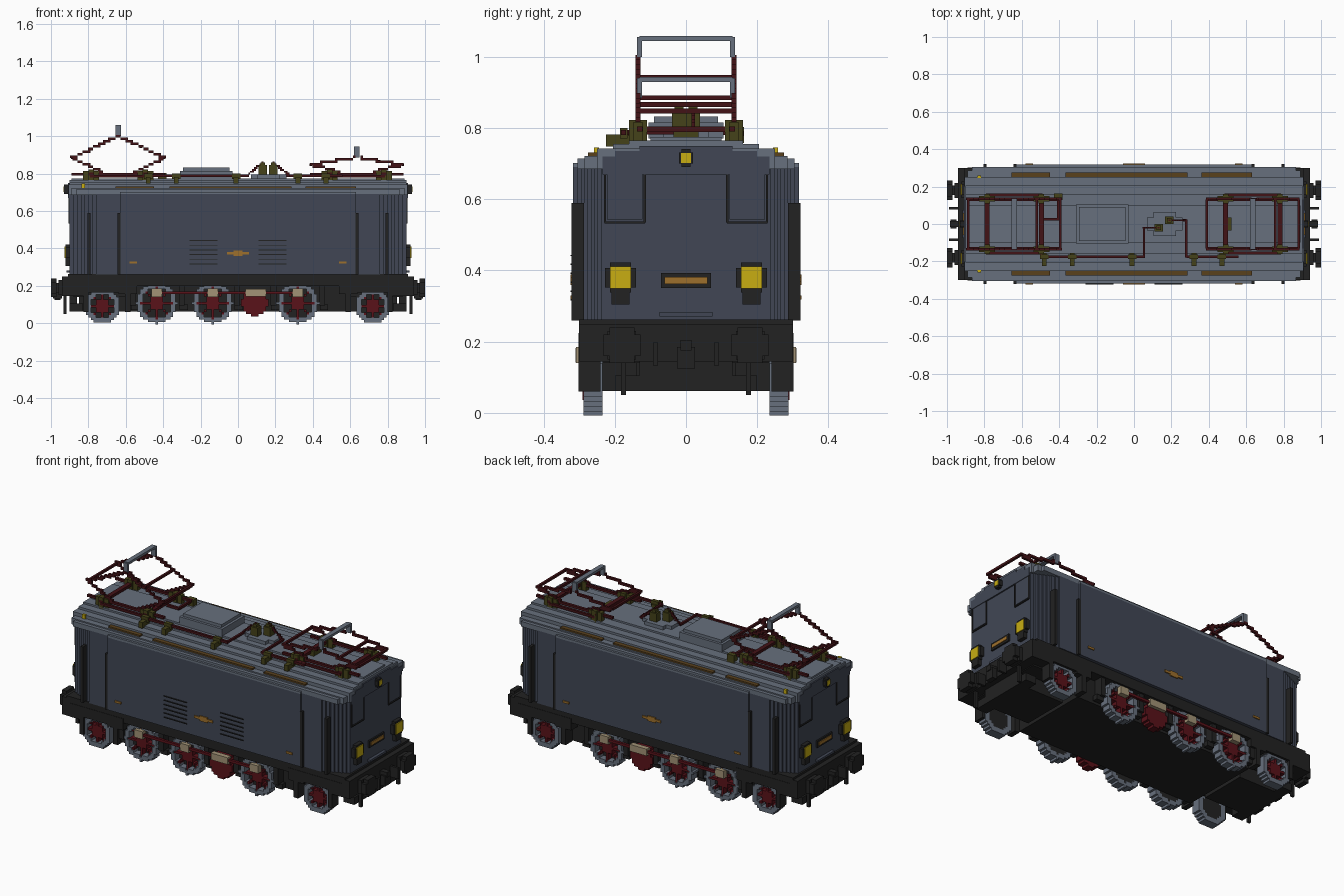
import bpy, bmesh, math
from mathutils import Vector

cube = bpy.data.objects.get("Cube")
if cube:
    bpy.data.objects.remove(cube, do_unlink=True)

V = 0.0135  # block size used for stepped shapes


def colour(name, r, g, b):
    m = bpy.data.materials.new(name)
    m.use_nodes = True
    m.diffuse_color = (r, g, b, 1)
    bsdf = next(n for n in m.node_tree.nodes if n.type == 'BSDF_PRINCIPLED')
    bsdf.inputs["Base Color"].default_value = (r, g, b, 1)
    return m


SLATE = colour("slate body", .052, .062, .09)
GREY = colour("light grey", .135, .16, .205)
BLACK = colour("black", .016, .016, .016)
MAROON = colour("dark maroon", .055, .006, .008)
RED = colour("wheel red", .1, .006, .01)
OLIVE = colour("olive insulator", .06, .055, .01)
YELLOW = colour("lamp yellow", .58, .42, .006)
BROWN = colour("brown", .1, .052, .012)
BEIGE = colour("beige metal", .36, .29, .18)
ORANGE = colour("brass orange", .34, .16, .025)


def part(name, mat, boxes, mx=False, my=False):
    """Join boxes (x0, x1, y0, y1, z0, z1), optionally repeated mirrored in x or y."""
    bm = bmesh.new()
    for sx in ((1, -1) if mx else (1,)):
        for sy in ((1, -1) if my else (1,)):
            for x0, x1, y0, y1, z0, z1 in boxes:
                verts = bmesh.ops.create_cube(bm, size=1)["verts"]
                for v in verts:
                    v.co = (sx * ((x0 + x1) / 2 + v.co.x * abs(x1 - x0)),
                            sy * ((y0 + y1) / 2 + v.co.y * abs(y1 - y0)),
                            (z0 + z1) / 2 + v.co.z * abs(z1 - z0))
    mesh = bpy.data.meshes.new(name)
    bm.to_mesh(mesh)
    bm.free()
    mesh.materials.append(mat)
    ob = bpy.data.objects.new(name, mesh)
    bpy.context.collection.objects.link(ob)
    return ob


def at(x, y, z, sx, sy, sz):
    return (x - sx / 2, x + sx / 2, y - sy / 2, y + sy / 2, z - sz / 2, z + sz / 2)


def stair(points, size=V):
    """Blocks following a path, snapped to the block grid."""
    cells = set()
    for a, b in zip(points, points[1:]):
        a, b = Vector(a), Vector(b)
        n = max(1, math.ceil((b - a).length / size * 2))
        cells |= {tuple(round(c / size) for c in a.lerp(b, i / n)) for i in range(n + 1)}
    return [at(*(c * size for c in cell), size, size, size) for cell in sorted(cells)]


def disc(x, z, y0, y1, keep, r):
    """Blocky wheel shape in the xz plane; keep(dx, dz, d) chooses its cells."""
    n = math.ceil(r / V)
    out = []
    for i in range(-n, n + 1):
        for k in range(-n, n + 1):
            d = math.hypot(i, k) * V
            if d <= r and keep(i * V, k * V, d):
                out.append(at(x + i * V, (y0 + y1) / 2, z + k * V, V, y1 - y0, V))
    return out


# Body with stepped, tapering cab corners
hull = [(-.63, .63, -.318, .318, .26, .69), (-.76, .76, -.305, .305, .26, .69)]
for i in range(1, 8):
    w = .305 - .0095 * i
    hull.append((-.76 - .02 * i, .76 + .02 * i, -w, w, .26, .69))
part("body", SLATE, hull)
part("end_gable", SLATE, [(.86, .908, -.235, .235, .67, .72), (.86, .908, -.2, .2, .72, .735),
                          (.86, .908, -.13, .13, .735, .75)], mx=True)

# Stepped roof: half length, half width, underside, top
roof = [(.63, .318, .685, .702), (.865, .305, .685, .715), (.89, .285, .685, .722), (.905, .25, .685, .742),
        (.9, .205, .74, .755), (.9, .16, .75, .765), (.89, .1, .76, .775)]
part("roof", GREY, [(-l, l, -w, w, a, b) for l, w, a, b in roof])
part("roof_hatch", GREY, [(-.31, -.03, -.105, .105, .77, .815), (-.295, -.045, -.09, .09, .815, .832)])
part("roof_vents", BROWN, [(a, b, .25, .275, .715, .731) for a, b in
                           ((-.655, -.45), (-.365, .285), (.36, .63))], my=True)
part("marker_lamps", YELLOW, [at(-.828, .252, .73, .02, .014, .032)], my=True)

# End windows: thin frames
frames = []
for y in (-.228, -.116):
    frames.append(at(.902, y, .62, .008, .006, .17))
for z in (.535, .702):
    frames.append(at(.902, -.172, z, .008, .115, .006))
part("window_frames", BLACK, frames, mx=True, my=True)
part("window_panes", SLATE, [at(.902, -.172, .62, .005, .1, .155)], mx=True, my=True)

# End lamps and plate
part("lamp_housings", BLACK, [at(.908, .184, .38, .03, .088, .055), at(.908, .184, .38, .03, .06, .084),
                              at(.908, .184, .325, .03, .05, .04)], mx=True, my=True)
part("lamp_lenses", YELLOW, [at(.924, .184, .38, .008, .06, .062)], mx=True, my=True)
part("top_lamp_housing", BLACK, [at(.915, 0, .716, .03, .04, .03), at(.915, 0, .716, .03, .026, .05)], mx=True)
part("top_lamp_lens", YELLOW, [at(.931, 0, .716, .006, .028, .028)], mx=True)
part("end_plate_surround", BLACK, [at(.904, 0, .372, .01, .14, .042)], mx=True)
part("end_plate", ORANGE, [at(.91, 0, .372, .008, .12, .02)], mx=True)
part("end_rail", SLATE, [at(.908, 0, .277, .02, .15, .012)], mx=True)

# Side rails, louvres and small plates
part("handrails", BLACK, [at(.797, .304, .425, .016, .034, .33), at(.637, .312, .425, .016, .018, .33)],
     mx=True, my=True)
louvres = []
for i in range(6):
    louvres.append(at(.185, -.32, .317 + .025 * i, .15, .008, .004))
part("side_louvres", BLACK, louvres, mx=True)
part("side_plates", ORANGE, [at(0, .32, .374, .12, .008, .014), at(0, .32, .374, .05, .008, .03),
                             at(.56, .32, .324, .04, .008, .012)], mx=True, my=True)

# Underframe, bogies, steps and brake gear
part("underframe", BLACK, [(-.91, .91, -.3, .3, .22, .262), (-.88, .88, -.235, .235, .14, .22),
                           (-.58, .58, -.235, .235, .062, .15), (-.85, -.6, -.14, .14, .062, .15),
                           (.6, .85, -.14, .14, .062, .15)])
part("buffer_beam", BLACK, [(.88, .94, -.3, .3, .145, .25), (.83, .9, -.2, .2, .062, .105),
                            (.86, .9, -.13, .13, .1, .15)], mx=True)
part("side_frame", BLACK, [(.54, .64, .24, .302, .155, .225), (.8, .89, .24, .302, .145, .225),
                           (.64, .8, .285, .302, .165, .225), (.8, .825, .24, .302, .06, .15),
                           (.575, .605, .24, .302, .06, .16)], mx=True, my=True)
part("sill", BLACK, [(-.6, .6, .235, .3, .2, .24)], my=True)
hangers = []
for x in (-.56, -.3, -.005, .19, .45):
    hangers += [at(x, .265, .15, .03, .05, .11), at(x + .01, .26, .085, .045, .03, .03)]
part("brake_hangers", BLACK, hangers, my=True)

# Buffers, coupling and hoses
part("buffers", BLACK, [at(.955, .18, .19, .06, .05, .05), at(.985, .18, .19, .03, .104, .06),
                        at(.985, .18, .19, .03, .07, .1), at(.945, .18, .19, .03, .08, .08)], mx=True, my=True)
part("coupling", BLACK, [at(.955, 0, .19, .06, .03, .03), at(.965, 0, .155, .03, .05, .06)], mx=True)
part("hoses", BLACK, [at(.965, .085, .165, .05, .014, .065), at(.925, .176, .1, .018, .014, .1)],
     mx=True, my=True)

# Wheels: rims, spokes and hubs
tyres, spokes, back = [], [], []
for x, r in ((-.725, .092), (-.435, .108), (-.135, .108), (.32, .108), (.72, .092)):
    tyres += disc(x, r, .235, .288, lambda a, b, d: d > r - .026, r)
    spokes += disc(x, r, .242, .28, lambda a, b, d: d < .035 or abs(a) < .008 or abs(b) < .008
                   or abs(abs(a) - abs(b)) < .008, r - .02)
    back += disc(x, r, .236, .246, lambda a, b, d: True, r - .02)
part("wheel_tyres", GREY, tyres, my=True)
part("wheel_spokes", RED, spokes, my=True)
part("wheel_backs", BLACK, back, my=True)
part("crank_weight", RED, disc(.09, .11, .24, .29, lambda a, b, d: b < .06, .07), my=True)
part("coupling_rod", RED, [(-.44, .33, .29, .304, .155, .17)], my=True)
pins = [at(x, .294, .163, .055, .03, .045) for x in (-.435, -.135, .32)]
part("crank_pins", BEIGE, pins + [at(.095, .296, .162, .11, .03, .04)], my=True)


# Pantographs: base, insulators, folding arms and contact bow
def pantograph(label, cx, top, elbow, spread):
    arms = []
    for s in (-1, 1):
        arms += stair([(cx + s * .09, .13, .81), (cx + s * .245, .13, elbow), (cx + s * spread, .13, top)])
    part(label + "_arms", MAROON, arms, my=True)
    mid = (elbow + top) / 2
    part(label + "_crossbars", MAROON, [at(cx + s * .245, 0, elbow, V, .26, V) for s in (-1, 1)]
         + [at(cx + .12, 0, mid, V, .26, V)])
    part(label + "_bow", GREY, [at(cx, 0, top + .052, .028, .26, .014),
                                at(cx, .13, top + .028, .028, .014, .056),
                                at(cx, -.13, top + .028, .028, .014, .056)])
    part(label + "_base", MAROON, [at(cx, s * .13, .797, .5, .016, .014) for s in (-1, 1)]
         + [at(cx + s * .145, 0, .797, .026, .32, .016) for s in (-1, 1)]
         + [at(cx, s * .155, .785, .3, .014, .014) for s in (-1, 1)])
    feet = []
    for s in (-1, 1):
        feet += [at(cx + s * .145, .135, .785, .085, .028, .06), at(cx + s * .145, .135, .785, .03, .05, .075)]
    part(label + "_insulators", OLIVE, feet, my=True)


pantograph("raised_pantograph", -.64, 1.0, .885, .0)
pantograph("lowered_pantograph", .635, .885, .848, .02)

# Roof conductors and their insulators
lead = [at(-.22, -.175, .788, .56, .014, .014), at(.42, -.175, .788, .28, .014, .014),
        at(.053, -.1, .788, .012, .15, .012), at(.28, -.08, .788, .012, .2, .012),
        at(.24, .02, .788, .08, .012, .012), at(-.405, .09, .788, .014, .13, .014),
        at(-.44, .025, .788, .08, .014, .014)]
part("roof_conductors", MAROON, lead)
part("conductor_rises", MAROON, stair([(.05, -.02, .79), (.13, -.02, .86)], .01)
     + stair([(.19, .02, .86), (.275, .02, .79)], .01))
posts = []
for x in (-.48, -.33, -.01, .32, .47):
    posts += [at(x, -.19, .765, .026, .07, .035), at(x, -.175, .785, .045, .022, .03)]
posts += [at(-.405, .145, .78, .045, .035, .045)]
for s in (-1, 1):
    posts += [at(.16 + s * .028, s * .02, .81, .045, .04, .07), at(.16 + s * .028, s * .02, .845, .025, .025, .03)]
posts += [at(.505, 0, .785, .03, .07, .035)]
part("roof_insulators", OLIVE, posts)
part("switch_base", GREY, [at(.165, 0, .782, .19, .07, .026), at(.165, 0, .782, .12, .13, .026)])
